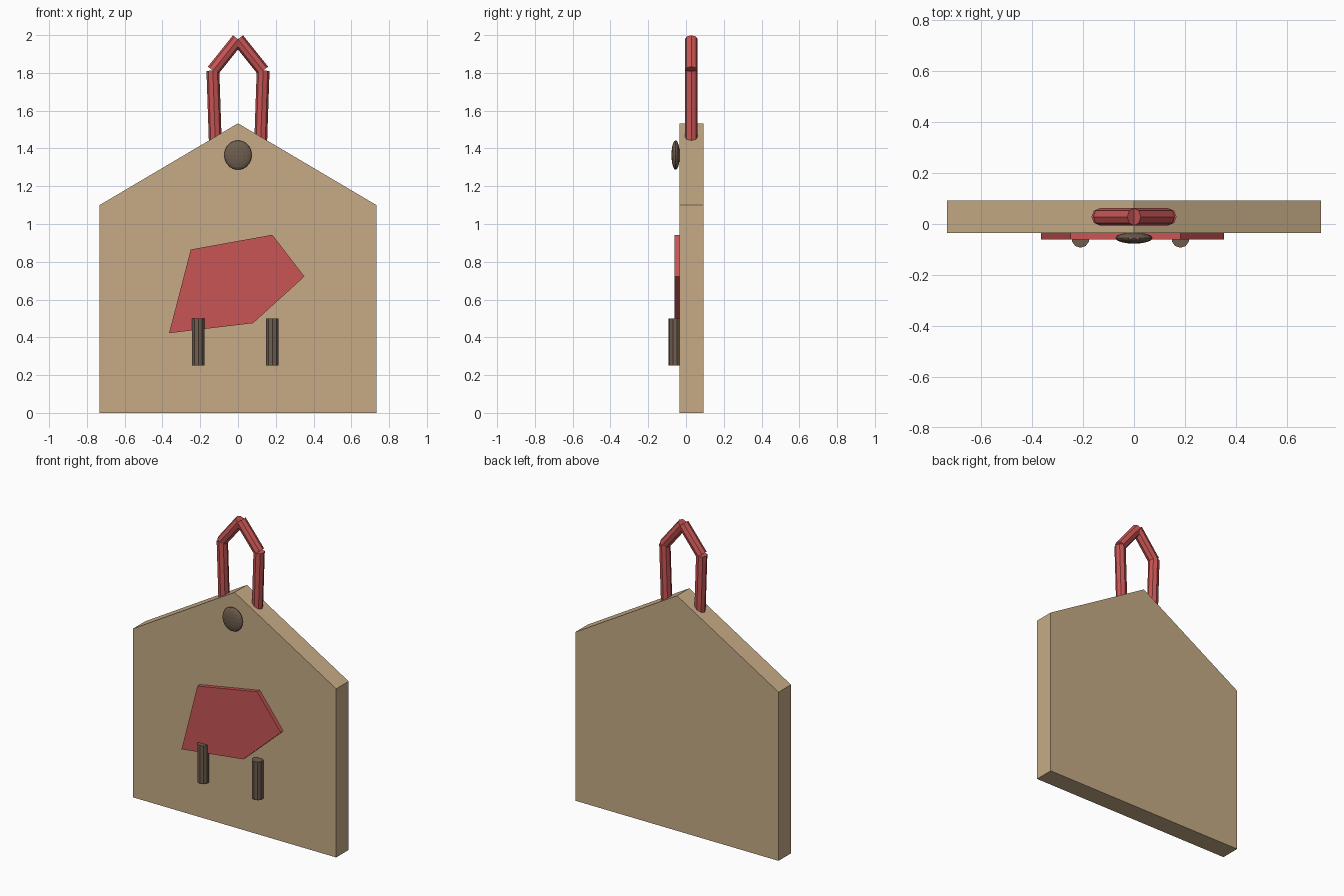
import bpy, bmesh
from mathutils import Vector

if "Cube" in bpy.data.objects:
    bpy.data.objects.remove(bpy.data.objects["Cube"])


def material(name, color):
    m = bpy.data.materials.new(name)
    m.diffuse_color = (*color, 1)
    m.use_nodes = True
    m.node_tree.nodes["Principled BSDF"].inputs["Base Color"].default_value = m.diffuse_color
    return m


wood = material("wood", (0.57, 0.41, 0.24))
red = material("red", (0.58, 0.09, 0.09))
brown = material("brown", (0.16, 0.11, 0.075))


def plate(name, profile, y0, y1, mat):
    """Extrude an x,z outline from y0 (front) to y1 (back)."""
    bm = bmesh.new()
    face = bm.faces.new([bm.verts.new((x, y0, z)) for x, z in profile])
    ext = bmesh.ops.extrude_face_region(bm, geom=[face])
    verts = [v for v in ext["geom"] if isinstance(v, bmesh.types.BMVert)]
    bmesh.ops.translate(bm, vec=(0, y1 - y0, 0), verts=verts)
    bmesh.ops.recalc_face_normals(bm, faces=bm.faces)
    mesh = bpy.data.meshes.new(name)
    bm.to_mesh(mesh)
    bm.free()
    mesh.materials.append(mat)
    obj = bpy.data.objects.new(name, mesh)
    bpy.context.collection.objects.link(obj)
    return obj


def rod(name, a, b, radius, sides, mat):
    """Flat-ended cylinder between two points."""
    a, b = Vector(a), Vector(b)
    bpy.ops.mesh.primitive_cylinder_add(vertices=sides, radius=radius,
                                        depth=(b - a).length, location=(a + b) / 2)
    obj = bpy.context.object
    obj.name = name
    obj.rotation_euler = (b - a).to_track_quat('Z', 'Y').to_euler()
    obj.data.materials.append(mat)
    return obj


# Gabled sign board
plate("board", [(-0.733, 0), (0.733, 0), (0.733, 1.10), (0, 1.533), (-0.733, 1.10)],
      -0.035, 0.093, wood)

# Raised animal body on the front
plate("animal_body", [(-0.365, 0.422), (0.08, 0.475), (0.352, 0.722),
                      (0.182, 0.943), (-0.25, 0.865)], -0.061, -0.03, red)

# Legs half sunk into the board
for name, x in (("left_leg", -0.21), ("right_leg", 0.182)):
    rod(name, (x, -0.058, 0.25), (x, -0.058, 0.50), 0.035, 10, brown)

# Flattened stud near the peak
bpy.ops.mesh.primitive_uv_sphere_add(segments=16, ring_count=10, radius=1,
                                     location=(0, -0.055, 1.365))
stud = bpy.context.object
stud.name = "stud"
stud.scale = (0.073, 0.022, 0.078)
stud.data.materials.append(brown)

# Hanging loop of four straight rods
for side, s in (("left", -1), ("right", 1)):
    path = [(s * 0.119, 0.028, 1.40), (s * 0.133, 0.028, 1.812), (0, 0.028, 1.978)]
    rod(side + "_loop_lower", path[0], path[1], 0.034, 8, red)
    rod(side + "_loop_upper", path[1], path[2], 0.034, 8, red)
